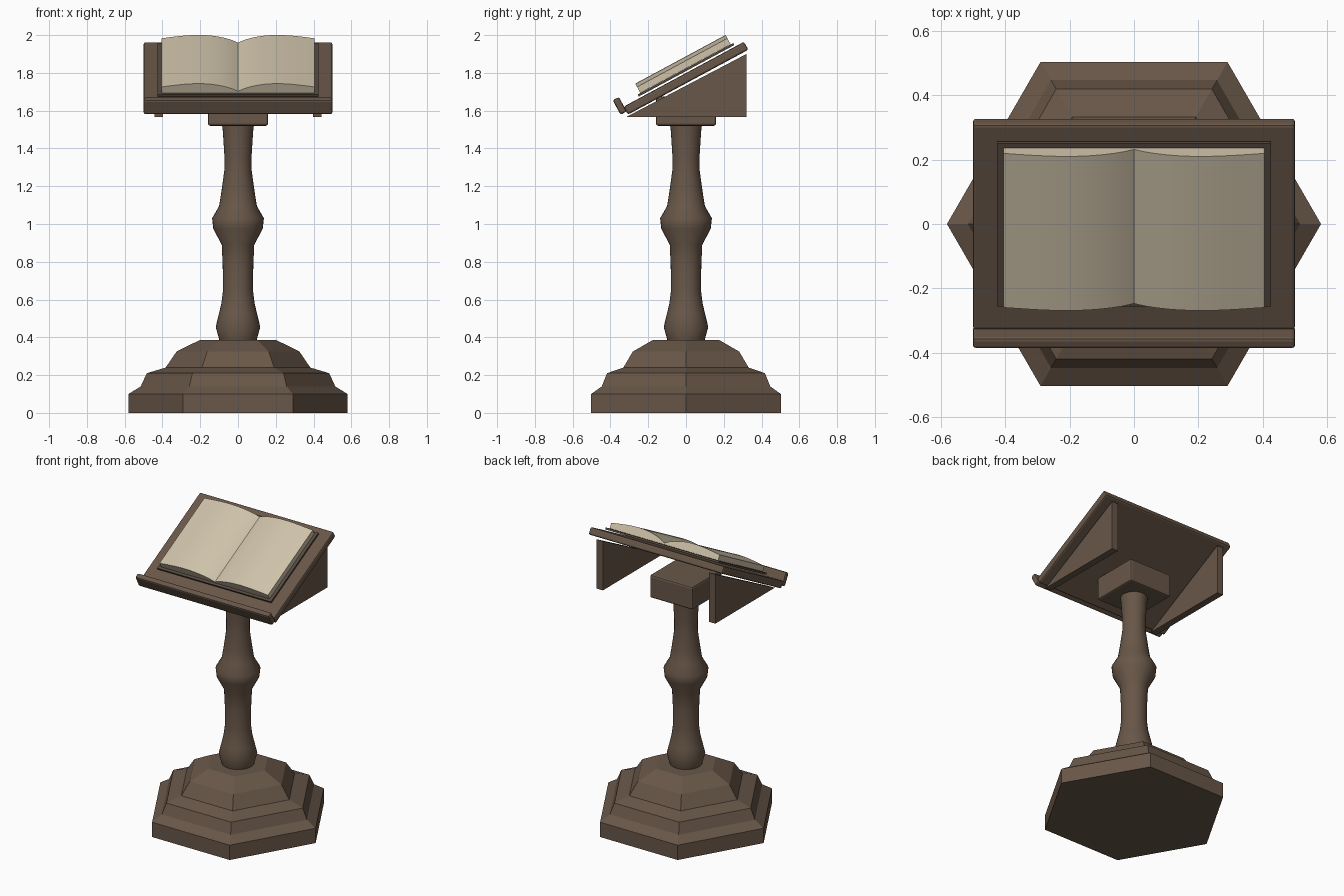
import bpy
import math
from mathutils import Matrix

if "Cube" in bpy.data.objects:
    bpy.data.objects.remove(bpy.data.objects["Cube"], do_unlink=True)


def material(name, rgb):
    m = bpy.data.materials.new(name)
    m.use_nodes = True
    m.diffuse_color = (*rgb, 1)
    m.node_tree.nodes["Principled BSDF"].inputs["Base Color"].default_value = (*rgb, 1)
    return m


wood = material("brown wood", (0.14, 0.095, 0.065))
leather = material("dark cover", (0.095, 0.07, 0.052))
paper = material("aged paper", (0.62, 0.54, 0.4))

# Frame of the sloping desk: local y runs up the slope, local z is its normal
tilt = Matrix.Translation((0, 0, 1.772)) @ Matrix.Rotation(math.radians(28.3), 4, "X")


def make(name, verts, faces, mat, smooth=None, bevel=0, matrix=None):
    mesh = bpy.data.meshes.new(name)
    mesh.from_pydata(verts, [], faces)
    mesh.materials.append(mat)
    ob = bpy.data.objects.new(name, mesh)
    bpy.context.collection.objects.link(ob)
    if matrix:
        ob.matrix_world = matrix
    if bevel:
        mod = ob.modifiers.new("Bevel", "BEVEL")
        mod.width = bevel
        mod.segments = 2
    if smooth:
        bpy.ops.object.select_all(action="DESELECT")
        ob.select_set(True)
        bpy.context.view_layer.objects.active = ob
        bpy.ops.object.shade_smooth_by_angle(angle=math.radians(smooth))
    return ob


def lathe(name, profile, sides, mat, smooth=None):
    verts = [(r * math.cos(2 * math.pi * i / sides), r * math.sin(2 * math.pi * i / sides), z)
             for r, z in profile for i in range(sides)]
    faces = [(k * sides + i, k * sides + (i + 1) % sides,
              (k + 1) * sides + (i + 1) % sides, (k + 1) * sides + i)
             for k in range(len(profile) - 1) for i in range(sides)]
    faces.append(tuple(reversed(range(sides))))
    faces.append(tuple(range(len(verts) - sides, len(verts))))
    return make(name, verts, faces, mat, smooth)


def prism(name, section, low, high, axis, mat, **kw):
    """Extrude a counterclockwise section along the x or y axis."""
    n = len(section)
    if axis == "x":
        verts = [(d, a, b) for d in (low, high) for a, b in section]
    else:
        verts = [(a, d, b) for d in (high, low) for a, b in section]
    faces = [(i, (i + 1) % n, n + (i + 1) % n, n + i) for i in range(n)]
    faces += [tuple(reversed(range(n))), tuple(range(n, 2 * n))]
    return make(name, verts, faces, mat, **kw)


def box(name, x, y, z, mat, **kw):
    section = [(y[0], z[0]), (y[1], z[0]), (y[1], z[1]), (y[0], z[1])]
    return prism(name, section, x[0], x[1], "x", mat, **kw)


# Stepped six-sided foot
lathe("base", [(0.58, 0), (0.58, 0.1), (0.515, 0.14), (0.483, 0.21), (0.383, 0.24),
               (0.325, 0.325), (0.2, 0.387)], 6, wood)

# Turned column
lathe("column", [(0.095, 0.37), (0.1, 0.39), (0.118, 0.455), (0.102, 0.52), (0.088, 0.58),
                 (0.079, 0.65), (0.081, 0.78), (0.086, 0.89), (0.131, 0.975), (0.137, 1.03),
                 (0.1, 1.095), (0.088, 1.17), (0.072, 1.286), (0.072, 1.36), (0.08, 1.49),
                 (0.085, 1.53)], 32, wood, 50)

# Block joining the column to the desk
box("cap_block", (-0.16, 0.16), (-0.16, 0.16), (1.52, 1.675), wood, bevel=0.012)

# Sloping desk with its ledge
box("desk_board", (-0.5, 0.5), (-0.362, 0.362), (-0.024, 0.024), wood, bevel=0.01, matrix=tilt)
box("desk_ledge", (-0.5, 0.5), (-0.397, -0.36), (-0.006, 0.081), wood, bevel=0.01, matrix=tilt)

# Triangular brackets under the desk
for side, x in (("left", 0.42), ("right", -0.42)):
    prism(side + "_bracket", [(-0.315, 1.567), (0.32, 1.567), (0.32, 1.9)],
          x - 0.023, x + 0.023, "x", wood)

# Open book: cover and two arched page blocks
box("book_cover", (-0.425, 0.425), (-0.266, 0.308), (0.033, 0.045), leather, matrix=tilt)

steps = 12
arch = []
for i in range(steps + 1):
    t = i / steps
    height = 0.056 + 0.026 * t + 0.034 * math.sin(math.pi * t ** 0.8)
    arch.append((0.405 * t, height))
left = [(0, 0.046), (0.405, 0.046)] + arch[::-1]
right = [(-x, z) for x, z in reversed(left)]
for side, section in (("left", left), ("right", right)):
    prism(side + "_pages", section, -0.25, 0.293, "y", paper, smooth=30, matrix=tilt)
